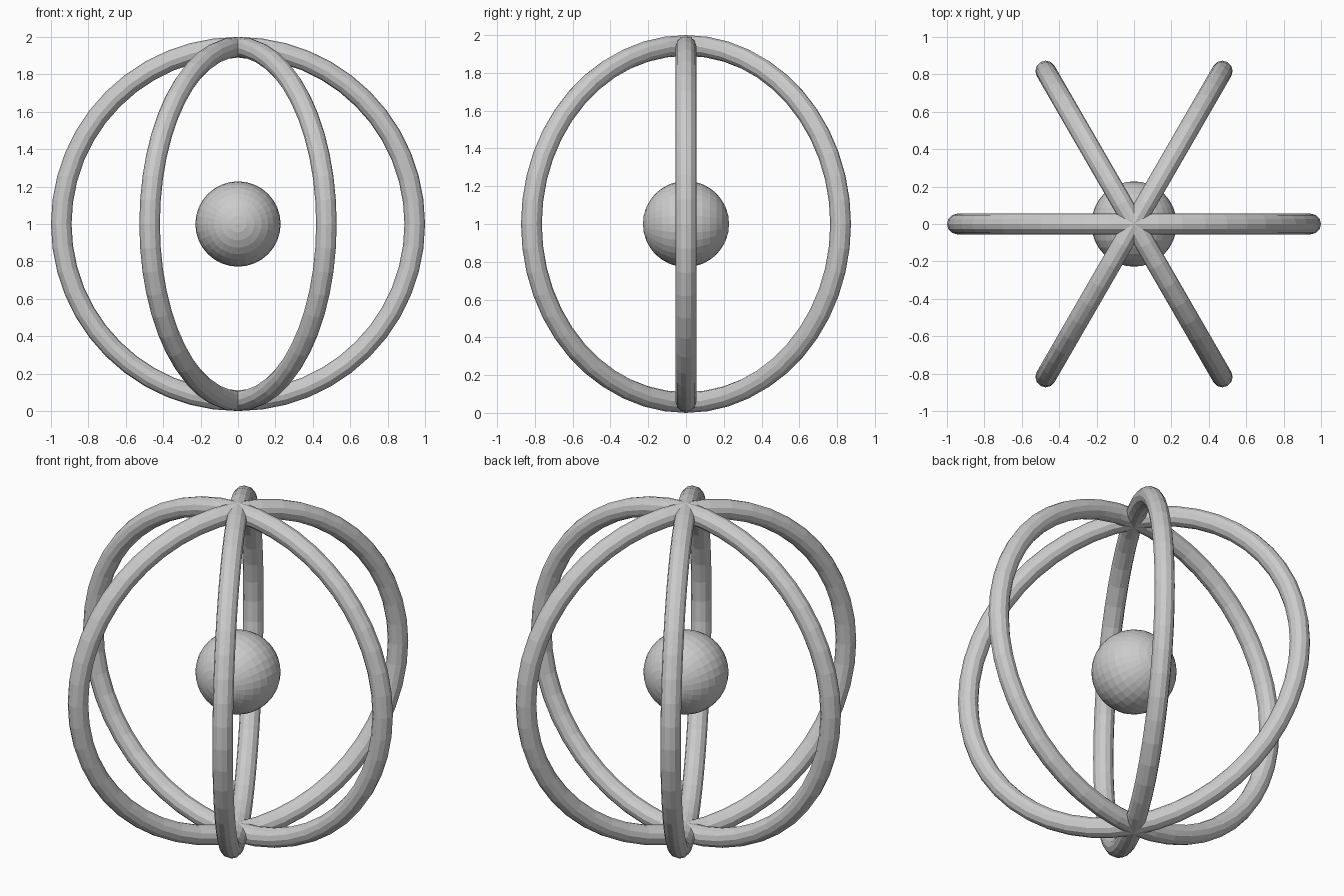
import bpy
from math import radians

if "Cube" in bpy.data.objects:
    bpy.data.objects.remove(bpy.data.objects["Cube"])

RING_RADIUS = 0.945
TUBE_RADIUS = 0.055
CENTRE = (0, 0, 1)

# Three upright rings crossing at the top and bottom
for i in range(3):
    bpy.ops.mesh.primitive_torus_add(
        major_radius=RING_RADIUS, minor_radius=TUBE_RADIUS,
        major_segments=48, minor_segments=12,
        location=CENTRE, rotation=(radians(90), 0, radians(60 * i)))
    bpy.context.object.name = f"ring_{i + 1}"

# Central ball, its poles facing front and back
bpy.ops.mesh.primitive_uv_sphere_add(
    segments=32, ring_count=16, radius=0.228,
    location=CENTRE, rotation=(radians(90), 0, 0))
bpy.context.object.name = "core_ball"
